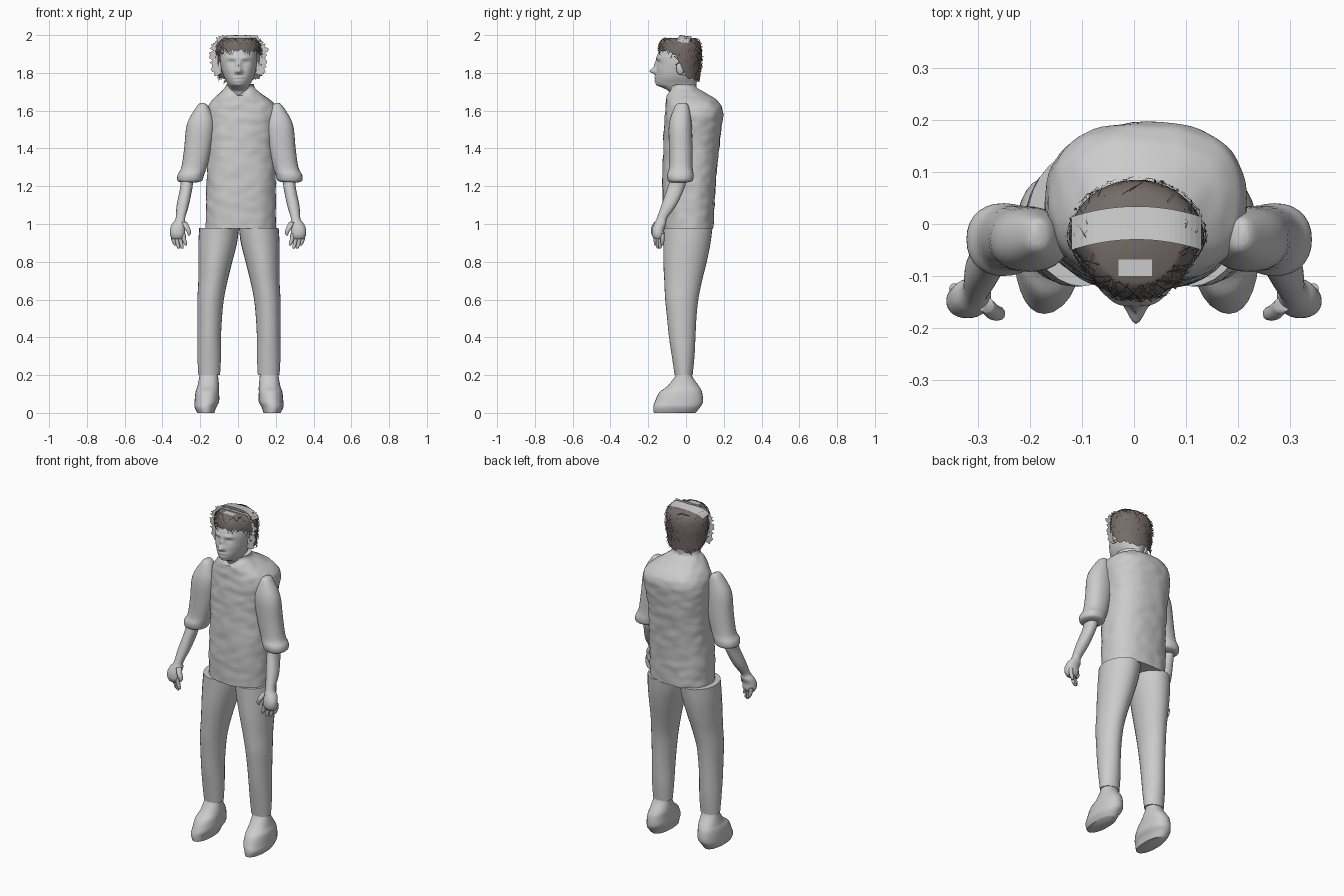
import bpy
import bmesh
import random
from math import sin, cos, pi, exp, tanh, radians
from mathutils import Vector, noise

random.seed(4)
default = bpy.data.objects.get("Cube")
if default:
    bpy.data.objects.remove(default)


def material(name, rgb):
    mat = bpy.data.materials.new(name)
    mat.use_nodes = True
    mat.diffuse_color = (*rgb, 1)
    mat.node_tree.nodes["Principled BSDF"].inputs["Base Color"].default_value = (*rgb, 1)
    return mat


GREY = material("plain_grey", (0.6, 0.6, 0.6))
BROWN = material("hair_brown", (0.18, 0.15, 0.14))


def finish(name, bm, mat, smooth=True, closed=True):
    if closed:
        bmesh.ops.recalc_face_normals(bm, faces=bm.faces)
    mesh = bpy.data.meshes.new(name)
    bm.to_mesh(mesh)
    bm.free()
    mesh.materials.append(mat)
    obj = bpy.data.objects.new(name, mesh)
    bpy.context.collection.objects.link(obj)
    if smooth:
        bpy.ops.object.select_all(action='DESELECT')
        obj.select_set(True)
        bpy.context.view_layer.objects.active = obj
        bpy.ops.object.shade_smooth_by_angle(angle=radians(60))
    return obj


def spline(a, b, c, d, t):
    return 0.5 * (2 * b + (c - a) * t + (2 * a - 5 * b + 4 * c - d) * t ** 2
                  + (3 * b - a - 3 * c + d) * t ** 3)


def bridge(bm, rings):
    for low, high in zip(rings, rings[1:]):
        for i in range(len(low)):
            j = (i + 1) % len(low)
            bm.faces.new((low[i], low[j], high[j], high[i]))


def power(v, p):
    return (abs(v) ** (2 / p)) * (1 if v > 0 else -1)


def loft(name, sections, side=1, shift=0, sides=28, steps=4, p=2.2, warp=None):
    """Smooth skin through sections (height, x min, x max, y min, y max) in hundredths."""
    rows = []
    last = len(sections) - 1
    for k in range(last):
        near = [sections[min(max(k + o, 0), last)] for o in (-1, 0, 1, 2)]
        rows += [[spline(*v, s / steps) for v in zip(*near)] for s in range(steps)]
    rows.append(sections[last])
    bm = bmesh.new()
    rings = []
    for z, x0, x1, y0, y1 in rows:
        ring = []
        for i in range(sides):
            a = 2 * pi * i / sides
            x = (x0 + x1) / 2 + (x1 - x0) / 2 * power(cos(a), p)
            y = (y0 + y1) / 2 + (y1 - y0) / 2 * power(sin(a), p)
            co = Vector((side * x / 100 + shift, y / 100, z / 100))
            ring.append(bm.verts.new(warp(co) if warp else co))
        rings.append(ring)
    bridge(bm, rings)
    bm.faces.new(rings[0])
    bm.faces.new(rings[-1])
    return finish(name, bm, GREY)


# Shirt body with slight creases and a notched collar
def crease(co):
    n = noise.noise(Vector((co.x * 20, co.y * 20, co.z * 26)))
    out = Vector((co.x, co.y, 0)).normalized() * n * 0.005
    if co.z > 1.68 and co.y < -0.02:
        out.z -= (co.z - 1.68) * exp(-((co.x - 0.008) / 0.04) ** 2)
    return co + out


loft("shirt_body", [
    (97.5, -17, 20, -12, 14.5), (110, -17, 20, -12.5, 15), (125, -16.5, 20, -12.5, 16),
    (140, -16.5, 19.5, -12, 17.5), (152, -17, 21, -11.5, 19), (160, -16.5, 21.5, -11, 19.5),
    (165, -14, 18, -10.5, 17), (169, -10, 12.5, -10, 11), (172, -7, 9, -9, 6),
    (174, -6, 8.5, -8.5, 5)], sides=64, steps=9, p=2.4, warp=crease)


# Head: features are soft bumps (x, z, width, height, depth) pushed out of the face
BUMPS = [(0, 1.84, 0.012, 0.022, 0.014), (0, 1.81, 0.016, 0.015, 0.034),
         (0, 1.776, 0.024, 0.007, 0.008), (0, 1.758, 0.02, 0.007, 0.006),
         (0, 1.735, 0.022, 0.012, 0.006)]
for s in (-1, 1):
    BUMPS += [(s * 0.037, 1.856, 0.017, 0.010, -0.010), (s * 0.037, 1.855, 0.010, 0.006, 0.005),
              (s * 0.035, 1.879, 0.025, 0.009, 0.006), (s * 0.055, 1.82, 0.02, 0.02, 0.004),
              (s * 0.014, 1.803, 0.008, 0.009, 0.006)]


def face(co):
    if co.y < -0.07:
        push = sum(d * exp(-((co.x - 0.004 - x) / w) ** 2 - ((co.z - z) / h) ** 2)
                   for x, z, w, h, d in BUMPS)
        co.y -= push
    return co


loft("head", [
    (165, -6, 7, -8, 6), (170, -5.5, 6.5, -9, 5.5), (172, -5, 6, -12, 5.5),
    (174, -5.5, 6.5, -15.5, 5.5), (178, -7.5, 8.5, -16, 6), (183, -9, 9.7, -15.5, 7),
    (188, -9.5, 10, -15.5, 7.5), (193, -9, 9.5, -13.5, 7), (196, -7, 7.5, -10, 5)],
    sides=96, steps=9, p=2.1, warp=face)

# Limbs, built once for each side
SLEEVE = [(164, 19, 21, -4, 0), (162, 16.5, 23, -6, 1.5), (153, 13.5, 28, -9, 3),
          (140, 15, 29.5, -9, 3.5), (130, 17.5, 31, -9, 3.5), (126, 19, 33, -10, 4),
          (123, 20, 33, -9.5, 3.5), (122, 23, 31, -8, 1)]
FOREARM = [(125, 24, 31, -8, 0), (120, 24, 30.5, -9.5, -0.5), (110, 26, 32.5, -13, -5),
           (103, 28, 33, -15.5, -10), (100, 27.5, 35, -17, -10.5), (97, 28, 36, -18, -11.5),
           (94, 28, 36, -18, -11.5), (92, 29, 35, -17, -12.5)]
THUMB = [(101, 27, 30, -17, -14), (98, 25.5, 28.5, -18.5, -15.5), (95.5, 24.8, 27, -18.5, -16),
         (94, 25.5, 26.5, -18, -17)]
TROUSER = [(98, 0, 21, -12, 14), (90, 1, 21.5, -12, 13), (80, 3.5, 21.5, -12, 11),
           (70, 6, 21.5, -11.5, 8.5), (60, 8, 22, -11, 6.5), (50, 9, 22, -10, 5.5),
           (40, 9.5, 22, -9, 5), (30, 9.5, 22, -7.5, 4.5), (20, 10, 21.5, -6, 3.5)]
SHOE = [(22, 11, 20.5, -5, 3), (19, 11, 21, -6, 3.5), (14, 10.5, 22, -10, 7),
        (11, 10.5, 23, -14, 8.5), (6, 10.5, 23.5, -16.5, 9), (3, 12, 23.5, -17.3, 7.5),
        (0, 13, 22, -17, 5)]
for s, label in ((1, "left"), (-1, "right")):
    loft(label + "_sleeve", SLEEVE, side=s, shift=0.01)
    loft(label + "_forearm", FOREARM, side=s)
    loft(label + "_thumb", THUMB, side=s, sides=12)
    loft(label + "_trouser", TROUSER, side=s, shift=0.005, p=1.95)
    loft(label + "_shoe", SHOE, side=s, shift=0.005)
    for f in range(4):
        x, y, tip = 34.5 - 1.9 * f, -12.5 - 1.2 * f, 88.5 - 1.8 * sin(f * pi / 3)
        loft(f"{label}_finger_{f + 1}",
             [(z, x - r - c, x + r - c, y - r, y + r) for z, r, c in
              ((95, 1.1, 0), (92, 1.1, 0.2), (tip + 1, 0.9, 1), (tip, 0.4, 1.4))],
             side=s, sides=10)
    # Ear
    bm = bmesh.new()
    bmesh.ops.create_uvsphere(bm, u_segments=14, v_segments=10, radius=1)
    for v in bm.verts:
        v.co = Vector((0.004 + s * 0.1 + v.co.x * 0.012, -0.03 + v.co.y * 0.022,
                       1.825 + v.co.z * 0.035))
    finish(label + "_ear", bm, GREY)


# Hair shell: low at the nape, high and narrower over the forehead
def hair_low(a):
    return 1.84 - 0.08 * tanh(3 * sin(a) - 0.15)


def hair_point(a, z, out=0.0):
    if z > 1.88:
        f = (1 - ((z - 1.88) / 0.125) ** 4) ** 0.5
    else:
        f = 1 - 0.9 * (1.88 - z)
    rx = 0.13 - 0.016 * min(1, max(0, -3 * sin(a)))
    return Vector((0.005 + (rx * f + out) * cos(a), -0.03 + (0.115 * f + out) * sin(a), z))


bm = bmesh.new()
rings = []
for k in range(11):
    ring = []
    for i in range(60):
        a = 2 * pi * i / 60
        low = hair_low(a) + random.uniform(-0.012, 0.012) * (k == 0)
        ring.append(bm.verts.new(hair_point(a, low + (1.985 - low) * k / 10)))
    rings.append(ring)
bridge(bm, rings)
bm.faces.new(rings[-1])
finish("hair_shell", bm, BROWN)

# Loose strands lying across the shell
bm = bmesh.new()
for _ in range(260):
    a = random.uniform(0, 2 * pi)
    z = random.uniform(hair_low(a), 1.98)
    da, dz = random.uniform(-0.25, 0.25), random.uniform(-0.035, 0.035)
    ends = [hair_point(a + q * da, min(z + q * dz, 1.985), 0.004 + 0.004 * random.random())
            for q in (-1, 1)]
    mid = hair_point(a, min(z, 1.985), 0.005)
    w = Vector((-dz * sin(a), dz * cos(a), -da * 0.12)).normalized() * 0.002
    pts = [[bm.verts.new(p + w), bm.verts.new(p - w)] for p in (ends[0], mid, ends[1])]
    for (p, q), (r, t) in zip(pts, pts[1:]):
        bm.faces.new((p, q, t, r))
finish("hair_strands", bm, BROWN, smooth=False, closed=False)


def ribbon(name, pairs):
    bm = bmesh.new()
    verts = [[bm.verts.new(p) for p in pair] for pair in pairs]
    for (p, q), (r, t) in zip(verts, verts[1:]):
        bm.faces.new((p, q, t, r))
    return finish(name, bm, GREY, smooth=False, closed=False)


# Pale band over the crown, and the bare patch of scalp before it
band = []
for i in range(25):
    u = i / 12 - 1
    z, y = 2.0 - 0.035 * u ** 4, -0.02 * u * u
    band.append([(0.005 + 0.125 * u, y - 0.03, z), (0.005 + 0.125 * u, y + 0.034, z - 0.009)])
ribbon("crown_band", band)
ribbon("scalp_patch", [[(x, -0.1, 1.987), (x, -0.068, 1.987)] for x in (-0.03, 0.035)])

# Pale ragged fringe framing the head
ragged = []
for i in range(91):
    a = radians(-45 + 3 * i)
    r = random.uniform(0.9, 1.07)
    x, z = power(cos(a), 2.8), power(sin(a), 2.8)
    ragged.append([(0.003 + 0.11 * x, -0.05, 1.88 + 0.1 * z),
                   (0.003 + 0.15 * r * x, -0.05, min(1.88 + 0.128 * r * z, 2.0))])
ribbon("ragged_hair_edge", ragged)
